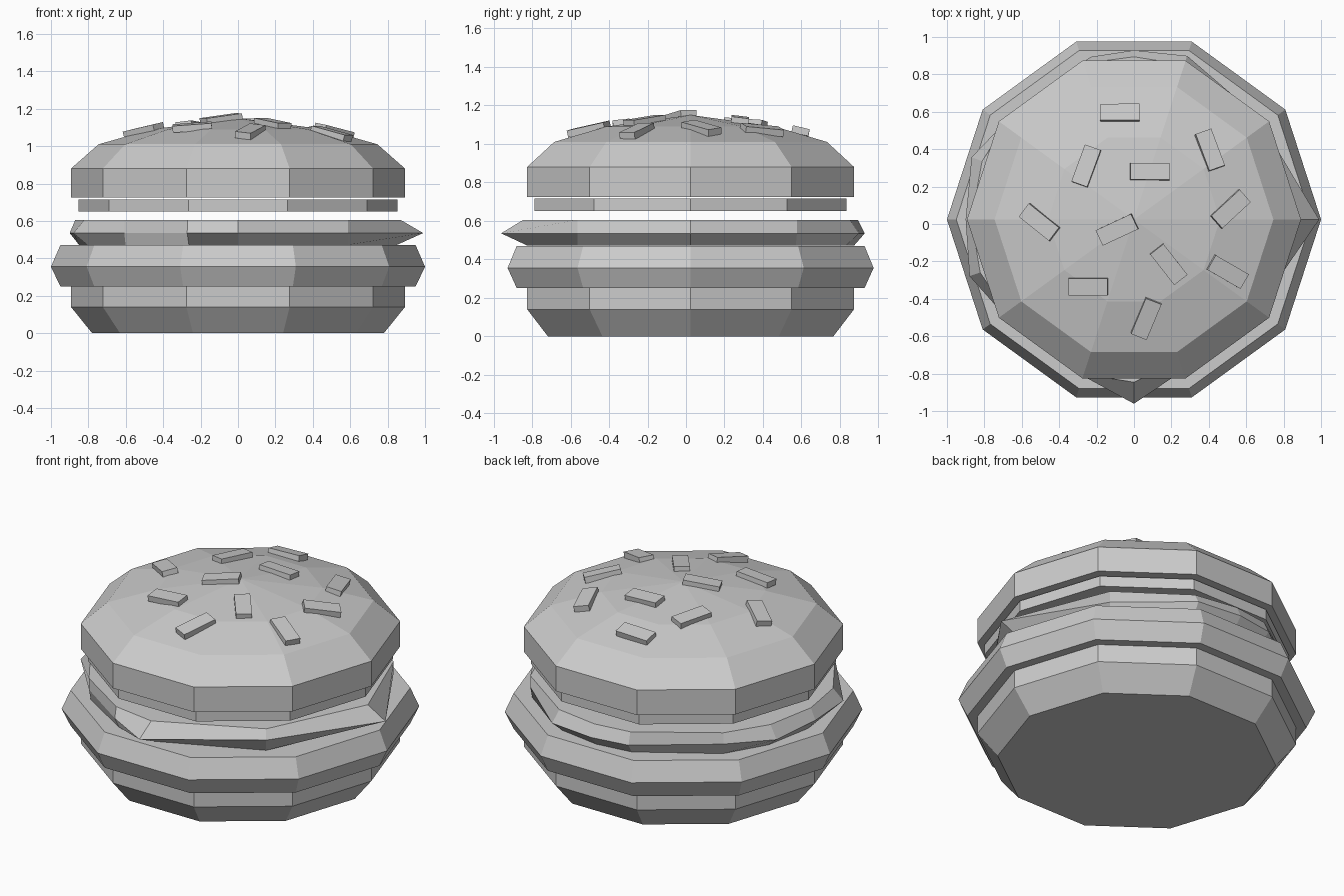
import bpy, bmesh
from math import sin, cos, radians, hypot, tau
from mathutils import Vector, Matrix

if "Cube" in bpy.data.objects:
    bpy.data.objects.remove(bpy.data.objects["Cube"])

CY = 0.024   # all layers share this centre in y
SIDES = 10


def finish(name, bm):
    bmesh.ops.recalc_face_normals(bm, faces=bm.faces)
    mesh = bpy.data.meshes.new(name)
    bm.to_mesh(mesh)
    bm.free()
    obj = bpy.data.objects.new(name, mesh)
    bpy.context.collection.objects.link(obj)
    return obj


def loft(name, rings, apex=None):
    """Skin a stack of closed rings; cap with n-gons or an apex point."""
    bm = bmesh.new()
    loops = [[bm.verts.new(p) for p in ring] for ring in rings]
    n = len(loops[0])
    for a, b in zip(loops, loops[1:]):
        for i in range(n):
            j = (i + 1) % n
            bm.faces.new((a[i], a[j], b[j], b[i]))
    bm.faces.new(loops[0][::-1])
    if apex is None:
        bm.faces.new(loops[-1])
    else:
        tip = bm.verts.new((0, CY, apex))
        for i in range(n):
            bm.faces.new((loops[-1][i], loops[-1][(i + 1) % n], tip))
    return finish(name, bm)


def layer(name, profile, apex=None):
    rings = [[(r * cos(tau * i / SIDES), CY + r * sin(tau * i / SIDES), z)
              for i in range(SIDES)] for r, z in profile]
    return loft(name, rings, apex)


# Round layers
layer("bottom_bun", [(0.78, 0), (0.893, 0.14), (0.893, 0.25)])
layer("patty", [(0.95, 0.25), (1.0, 0.355), (0.95, 0.47)])
layer("tomato_slice", [(0.853, 0.65), (0.853, 0.715)])
layer("top_bun", [(0.893, 0.725), (0.893, 0.88), (0.745, 1.01), (0.46, 1.09)],
      apex=1.15)

# Lettuce: ragged middle edge between narrower top and bottom outlines
ragged = [(0, 0.99), (40, 0.86), (72, 0.92), (90, 0.905), (105, 0.90),
          (140, 0.86), (159, 0.93), (180, 0.90), (199, 0.93), (225, 0.86),
          (252, 0.88), (270, 0.985), (315, 0.83)]


def ragged_ring(limit, z):
    return [(min(r, limit) * cos(radians(a)),
             CY + min(r, limit) * sin(radians(a)), z) for a, r in ragged]


loft("lettuce", [ragged_ring(0.85, 0.472), ragged_ring(2, 0.535),
                 ragged_ring(0.87, 0.605)])

# Sesame seeds: x, y, turn in degrees
seeds = [(-0.075, 0.595, 0), (-0.255, 0.31, 70), (0.085, 0.28, 0),
         (0.405, 0.395, -70), (0.515, 0.08, 42), (-0.505, 0.01, -38),
         (-0.09, -0.03, 25), (0.185, -0.215, -52), (0.5, -0.255, -30),
         (-0.245, -0.335, 0), (0.065, -0.505, 68)]
for k, (x, y, turn) in enumerate(seeds):
    d = hypot(x, y - CY)
    slope = 0.13 if d < 0.44 else 0.24
    z = 1.15 - 0.13 * d if d < 0.46 else 1.09 - 0.28 * (d - 0.46)
    normal = Vector((slope * x / d, slope * (y - CY) / d, 1)).normalized()
    tilt = Vector((0, 0, 1)).rotation_difference(normal).to_matrix().to_4x4()
    bm = bmesh.new()
    bmesh.ops.create_cube(bm, size=1, matrix=Matrix.Translation((x, y, z + 0.008))
                          @ tilt @ Matrix.Rotation(radians(turn), 4, 'Z')
                          @ Matrix.Diagonal((0.21, 0.09, 0.036, 1)))
    finish(f"sesame_seed_{k + 1}", bm)
